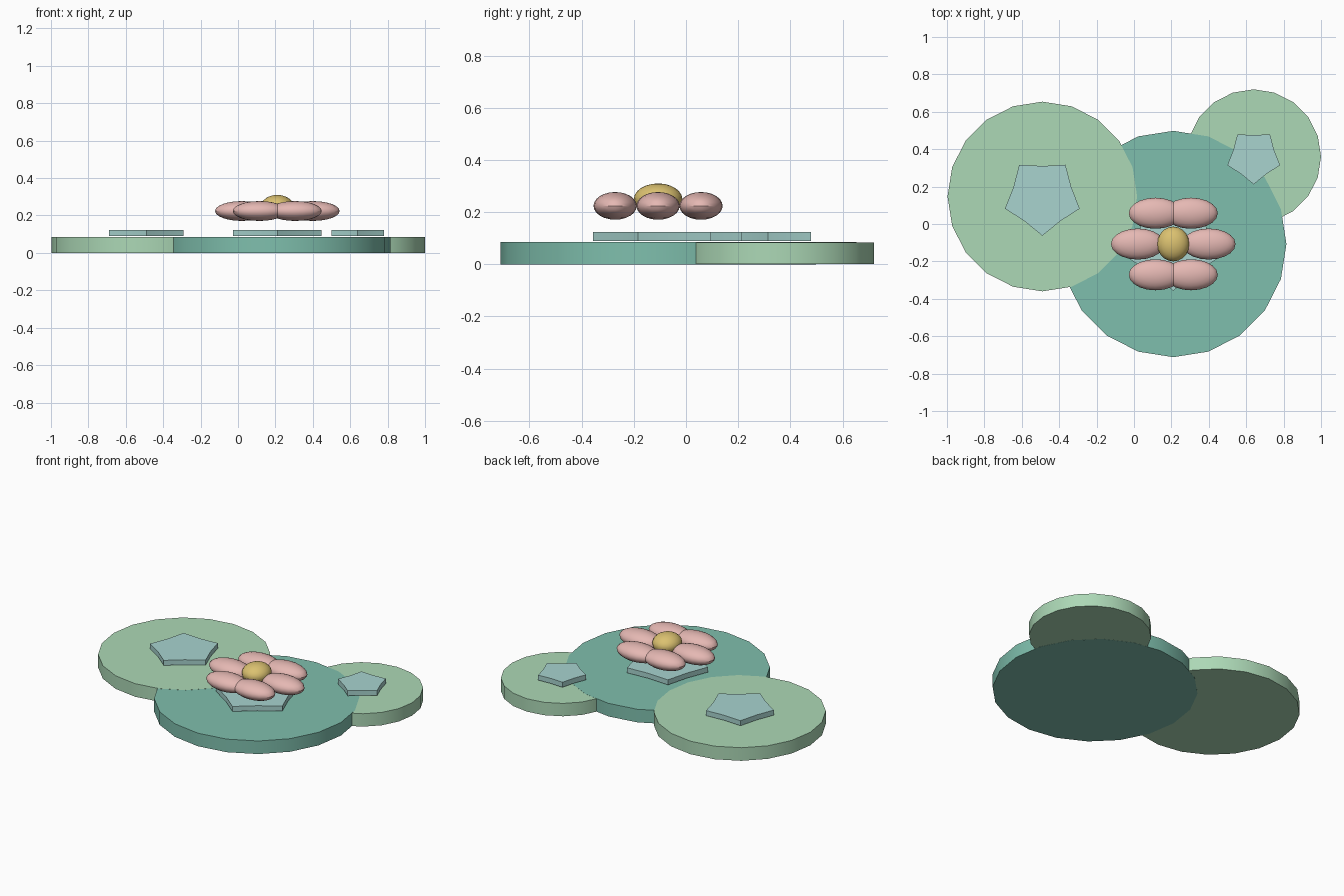
import bpy
import bmesh
from math import radians, sin, cos, pi

if "Cube" in bpy.data.objects:
    bpy.data.objects.remove(bpy.data.objects["Cube"])


def material(name, rgb):
    """Flat material from 8-bit display colour, stored as linear."""
    linear = [(c / 255 / 12.92) if c < 11 else ((c / 255 + 0.055) / 1.055) ** 2.4 for c in rgb]
    mat = bpy.data.materials.new(name)
    mat.use_nodes = True
    mat.diffuse_color = (*linear, 1)
    bsdf = mat.node_tree.nodes["Principled BSDF"]
    bsdf.inputs["Base Color"].default_value = (*linear, 1)
    bsdf.inputs["Roughness"].default_value = 0.8
    return mat


light_green = material("light leaf green", (172, 216, 182))
deep_green = material("deep leaf green", (127, 191, 173))
pale_teal = material("pale teal", (168, 212, 207))
pink = material("petal pink", (229, 184, 179))
yellow = material("flower yellow", (219, 193, 112))


def finish(obj, name, mat):
    obj.name = obj.data.name = name
    obj.data.materials.append(mat)
    bpy.ops.object.select_all(action='DESELECT')
    obj.select_set(True)
    bpy.context.view_layer.objects.active = obj
    bpy.ops.object.shade_smooth_by_angle(angle=radians(30))


def slab(name, outline, bottom, top, mat):
    """Extrude a closed outline straight up."""
    bm = bmesh.new()
    base = bm.faces.new([bm.verts.new((x, y, bottom)) for x, y in outline])
    grown = bmesh.ops.extrude_face_region(bm, geom=[base], use_keep_orig=True)
    for v in grown["geom"]:
        if isinstance(v, bmesh.types.BMVert):
            v.co.z = top
    bmesh.ops.recalc_face_normals(bm, faces=bm.faces)
    mesh = bpy.data.meshes.new(name)
    bm.to_mesh(mesh)
    bm.free()
    obj = bpy.data.objects.new(name, mesh)
    bpy.context.collection.objects.link(obj)
    finish(obj, name, mat)


def ring(cx, cy, radii, count, start):
    """Points around a centre, cycling through the given radii."""
    return [(cx + radii[i % len(radii)] * cos(start + 2 * pi * i / count),
             cy + radii[i % len(radii)] * sin(start + 2 * pi * i / count))
            for i in range(count)]


def ellipsoid(name, centre, size, mat):
    bpy.ops.mesh.primitive_uv_sphere_add(segments=20, ring_count=12, radius=1, location=centre)
    obj = bpy.context.object
    obj.scale = size
    bpy.ops.object.transform_apply(location=False, rotation=False, scale=True)
    finish(obj, name, mat)


# Lily pads, each with a five-pointed plate floating just above it;
# the tiny lift keeps overlapping pads from sharing a plane
pads = [
    ("centre", 0.21, -0.107, 0.605, 0.25, 0, 0.085, deep_green),
    ("right", -0.49, 0.147, 0.507, 0.21, 0.0006, 0.0856, light_green),
    ("left", 0.64, 0.36, 0.36, 0.148, 0.0006, 0.0844, light_green),
]
for side, x, y, radius, star, low, high, mat in pads:
    slab(side + "_lily_pad", ring(x, y, [radius], 20, 0), low, high, mat)
    slab(side + "_pad_star", ring(x, y, [star, star * 0.775], 10, -pi / 2), 0.09, 0.123, pale_teal)

# Flower: six petals in a ring around a domed heart
flower_x, flower_y = 0.21, -0.107
for i, (x, y) in enumerate(ring(flower_x, flower_y, [0.19], 6, 0)):
    ellipsoid(f"petal_{i + 1}", (x, y, 0.224), (0.143, 0.083, 0.053), pink)
ellipsoid("flower_heart", (flower_x, flower_y, 0.25), (0.086, 0.093, 0.06), yellow)
